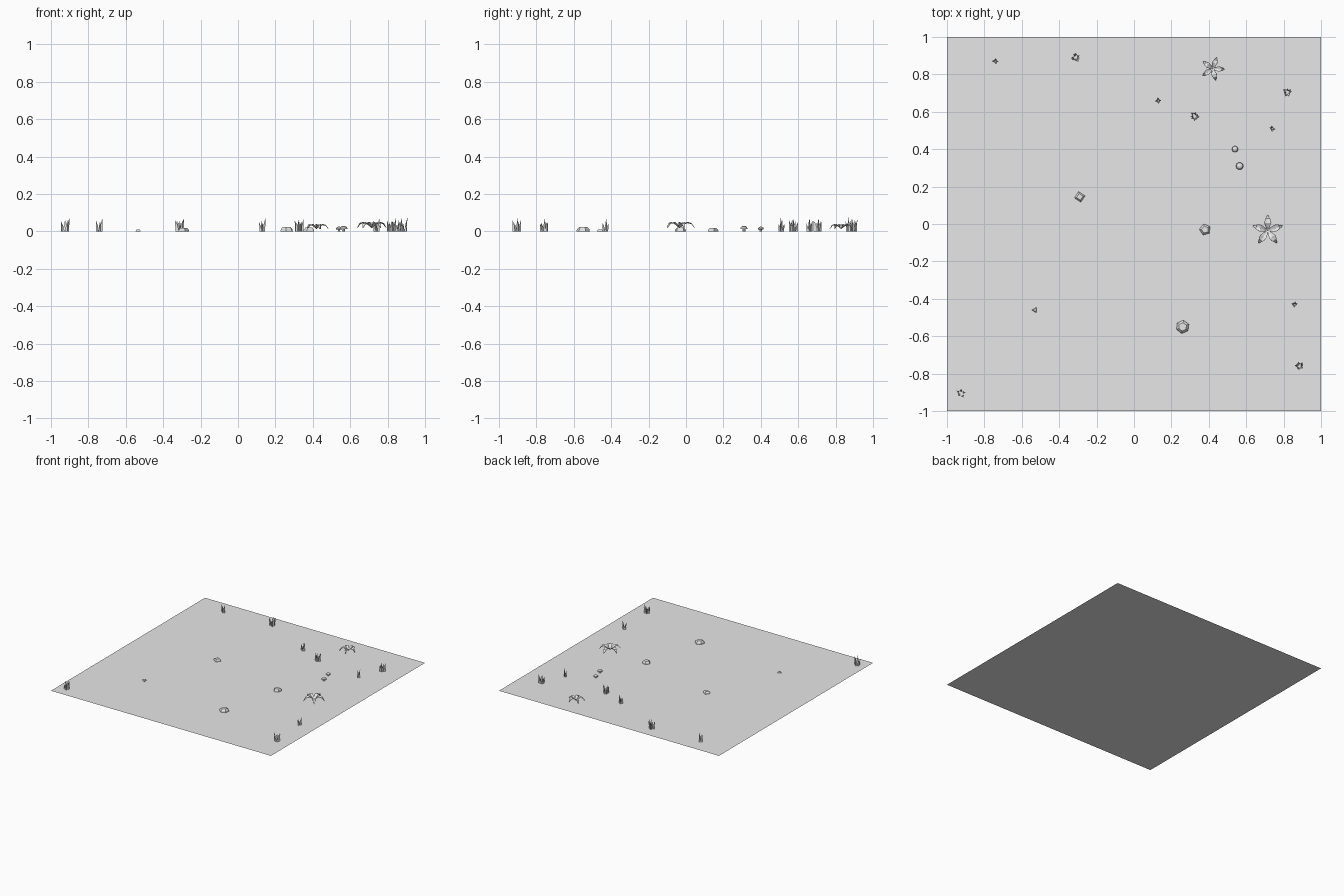
import bpy, bmesh, math, random
from mathutils import Vector

random.seed(4)
old = bpy.data.objects.get("Cube")
if old:
    bpy.data.objects.remove(old)

grey = bpy.data.materials.new("plain grey")
grey.use_nodes = True
shade = (0.8, 0.8, 0.8, 1)
grey.diffuse_color = shade
grey.node_tree.nodes["Principled BSDF"].inputs["Base Color"].default_value = shade


def finish(name, bm, loc):
    bmesh.ops.recalc_face_normals(bm, faces=bm.faces)
    mesh = bpy.data.meshes.new(name)
    bm.to_mesh(mesh)
    bm.free()
    mesh.materials.append(grey)
    obj = bpy.data.objects.new(name, mesh)
    obj.location = (*loc, 0)
    bpy.context.collection.objects.link(obj)
    return obj


def lathe(bm, profile, sides, turn=0):
    """Closed stack of rings from (radius, height) pairs."""
    rings = [[bm.verts.new((r * math.cos(turn + math.tau * i / sides),
                            r * math.sin(turn + math.tau * i / sides), z))
              for i in range(sides)] for r, z in profile]
    for a, b in zip(rings, rings[1:]):
        for i in range(sides):
            j = (i + 1) % sides
            bm.faces.new((a[i], a[j], b[j], b[i]))
    bm.faces.new(rings[0][::-1])
    bm.faces.new(rings[-1])


def blade(bm, base, angle, lean, height, width):
    """Three-sided grass blade that bends outwards to a point."""
    out = Vector((math.cos(angle), math.sin(angle), 0))
    rings = []
    for t, w in ((0, 1), (0.5, 0.75)):
        mid = base + out * lean * t * t + Vector((0, 0, height * t))
        rings.append([bm.verts.new(mid + Vector((math.cos(angle + k), math.sin(angle + k), 0))
                                   * width * w) for k in (0, math.tau / 3, math.tau * 2 / 3)])
    tip = bm.verts.new(base + out * lean + Vector((0, 0, height)))
    for i in range(3):
        j = (i + 1) % 3
        bm.faces.new((rings[0][i], rings[0][j], rings[1][j], rings[1][i]))
        bm.faces.new((rings[1][i], rings[1][j], tip))


def grass(loc, count):
    bm = bmesh.new()
    spread = 0.011 if count < 5 else 0.019
    for i in range(count):
        angle = math.tau * i / count + random.uniform(-0.3, 0.3)
        base = Vector((math.cos(angle), math.sin(angle), 0)) * spread * random.uniform(0.6, 1)
        height = 0.073 if i == 0 else random.uniform(0.04, 0.066)
        blade(bm, base, angle, 0.009, height, 0.0075)
    finish("grass_tuft", bm, loc)


def leafy_plant(loc, reach, turn):
    """Five arching leaves, each folded along its midrib."""
    bm = bmesh.new()
    # Distance along the leaf, half width, height, all relative to reach
    path = ((0.0, 0.03, 0.24), (0.25, 0.14, 0.43), (0.5, 0.22, 0.55),
            (0.77, 0.15, 0.5), (1.0, 0.01, 0.22))
    for k in range(5):
        a = turn + math.tau * k / 5
        out = Vector((math.cos(a), math.sin(a), 0))
        side = Vector((-out.y, out.x, 0))
        up = Vector((0, 0, 1))
        rows = []
        for d, w, z in path:
            rows.append([bm.verts.new((out * d + side * w * s + up * (z + 0.3 * w * abs(s))) * reach)
                         for s in (-1, 0, 1)])
        for p, q in zip(rows, rows[1:]):
            for i in range(2):
                bm.faces.new((p[i], p[i + 1], q[i + 1], q[i]))
    plant = finish("leafy_plant", bm, loc)
    # Thin leaves
    solid = plant.modifiers.new("thickness", "SOLIDIFY")
    solid.thickness = 0.002


def rock(loc, radius, height, sides, turn):
    bm = bmesh.new()
    lathe(bm, ((radius, 0), (radius * 0.93, height * 0.5), (radius * 0.62, height)), sides, turn)
    finish("rock", bm, loc)


def mushroom(loc, size):
    bm = bmesh.new()
    lathe(bm, ((size * 0.4, 0), (size * 0.33, size * 0.7)), 8)
    lathe(bm, ((size * 0.6, size * 0.6), (size, size * 0.7), (size * 0.87, size * 1.12),
               (size * 0.5, size * 1.4), (size * 0.12, size * 1.5)), 10)
    finish("mushroom", bm, loc)


# Flat ground
bm = bmesh.new()
bmesh.ops.create_grid(bm, x_segments=1, y_segments=1, size=1)
finish("ground", bm, (0, 0))

# Grass tufts
for x, y, n in ((-0.74, 0.87, 4), (-0.31, 0.89, 8), (0.13, 0.66, 4), (0.325, 0.575, 8),
                (0.82, 0.705, 8), (0.74, 0.51, 4), (0.86, -0.43, 4), (0.885, -0.76, 8),
                (-0.925, -0.905, 5)):
    grass((x, y), n)

# Leafy plants
leafy_plant((0.715, -0.035), 0.083, math.radians(90))
leafy_plant((0.42, 0.83), 0.064, math.radians(70))

# Rocks
rock((0.26, -0.55), 0.036, 0.023, 6, 0.4)
rock((0.38, -0.03), 0.031, 0.021, 5, 0.6)
rock((-0.29, 0.145), 0.029, 0.018, 4, 0.2)
rock((-0.53, -0.46), 0.017, 0.01, 3, math.pi)

# Mushrooms
mushroom((0.565, 0.31), 0.02)
mushroom((0.54, 0.4), 0.017)
